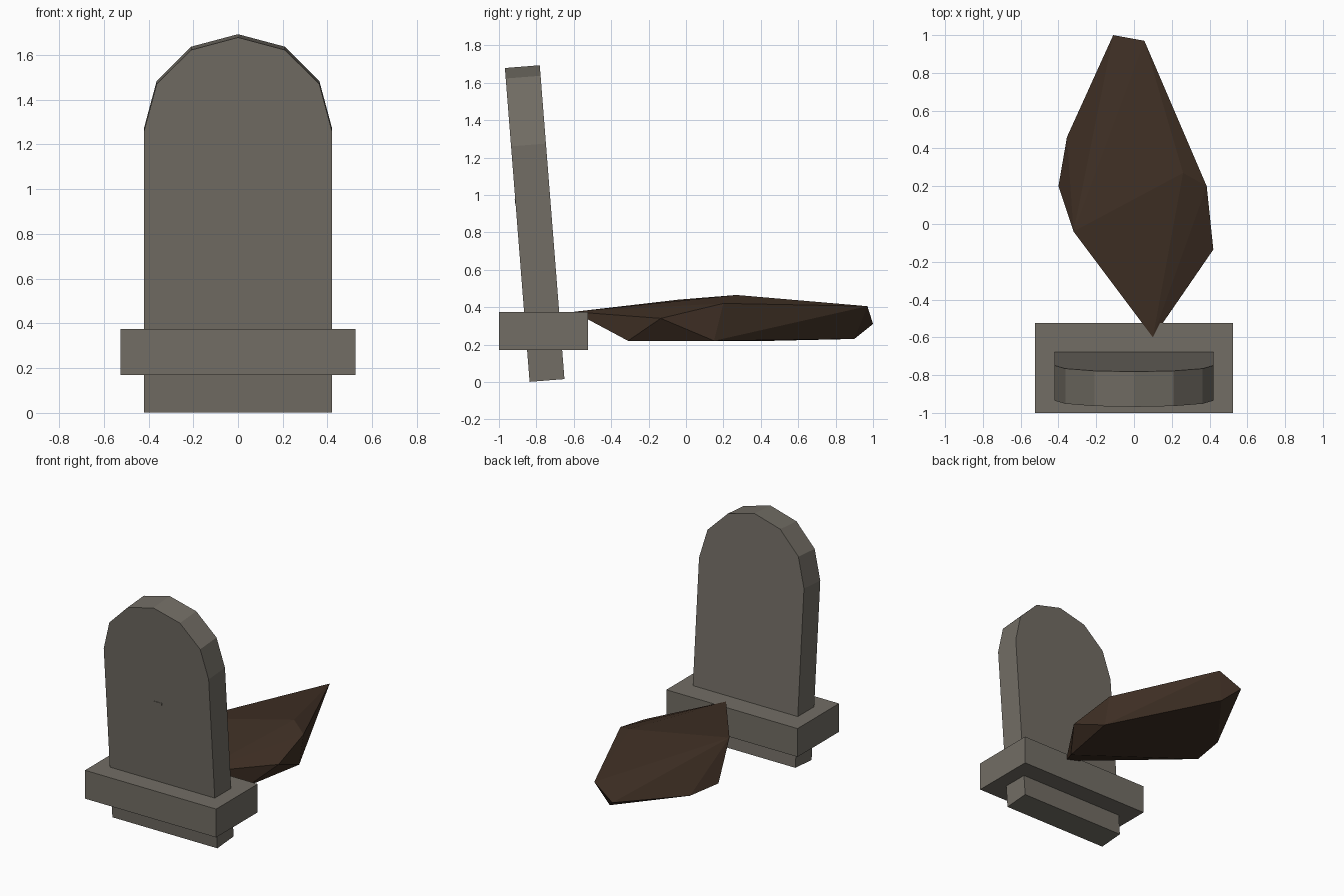
import bpy, bmesh, math
from mathutils import Vector

if "Cube" in bpy.data.objects:
    bpy.data.objects.remove(bpy.data.objects["Cube"], do_unlink=True)


def material(name, rgb):
    m = bpy.data.materials.new(name)
    m.use_nodes = True
    m.diffuse_color = (*rgb, 1)
    m.node_tree.nodes["Principled BSDF"].inputs["Base Color"].default_value = (*rgb, 1)
    return m


def finish(name, bm, mat):
    bmesh.ops.recalc_face_normals(bm, faces=bm.faces)
    mesh = bpy.data.meshes.new(name)
    bm.to_mesh(mesh)
    bm.free()
    mesh.materials.append(mat)
    ob = bpy.data.objects.new(name, mesh)
    bpy.context.collection.objects.link(ob)
    return ob


def box(name, center, size, mat):
    bm = bmesh.new()
    bmesh.ops.create_cube(bm, size=1)
    for v in bm.verts:
        v.co = v.co * Vector(size) + Vector(center)
    return finish(name, bm, mat)


stone = material("weathered stone", (0.17, 0.155, 0.13))
soil = material("dark soil", (0.05, 0.029, 0.018))

# Round-topped slab, leaning forward
half, spring, thick = 0.42, 1.263, 0.187
profile = [(-half, 0), (half, 0)]
for i in range(7):
    a = math.pi * i / 6
    profile.append((half * math.cos(a), spring + half * math.sin(a)))
bm = bmesh.new()
face = bm.faces.new([bm.verts.new((x, -thick / 2, z)) for x, z in profile])
ext = bmesh.ops.extrude_face_region(bm, geom=[face])
for v in ext["geom"]:
    if isinstance(v, bmesh.types.BMVert):
        v.co.y += thick
slab = finish("headstone_slab", bm, stone)
slab.rotation_euler.x = math.radians(4.5)
slab.location = (0, -0.743, 0.008)

# Tiny raised chip on the front face
chip = box("stone_chip", (0, 0, 0), (0.06, 0.006, 0.02), stone)
chip.rotation_euler.x = math.radians(4.5)
chip.location = (0, -0.912, 0.965)

# Plinth around the foot of the slab
box("plinth", (0, -0.7625, 0.2725), (1.05, 0.475, 0.205), stone)

# Faceted earth mound: the hull of a few corner points
corners = [
    (-0.11, 1.0, 0.31), (0.055, 0.97, 0.405), (-0.02, 0.9, 0.23),
    (0.385, 0.2, 0.42), (0.385, 0.15, 0.22), (0.42, -0.135, 0.34),
    (0.30, -0.31, 0.22), (0.10, -0.6, 0.375), (-0.32, -0.04, 0.44),
    (-0.40, 0.2, 0.222), (-0.355, 0.46, 0.22), (0.26, 0.27, 0.465),
]
bm = bmesh.new()
for c in corners:
    bm.verts.new(c)
bmesh.ops.convex_hull(bm, input=bm.verts)
finish("earth_mound", bm, soil)
